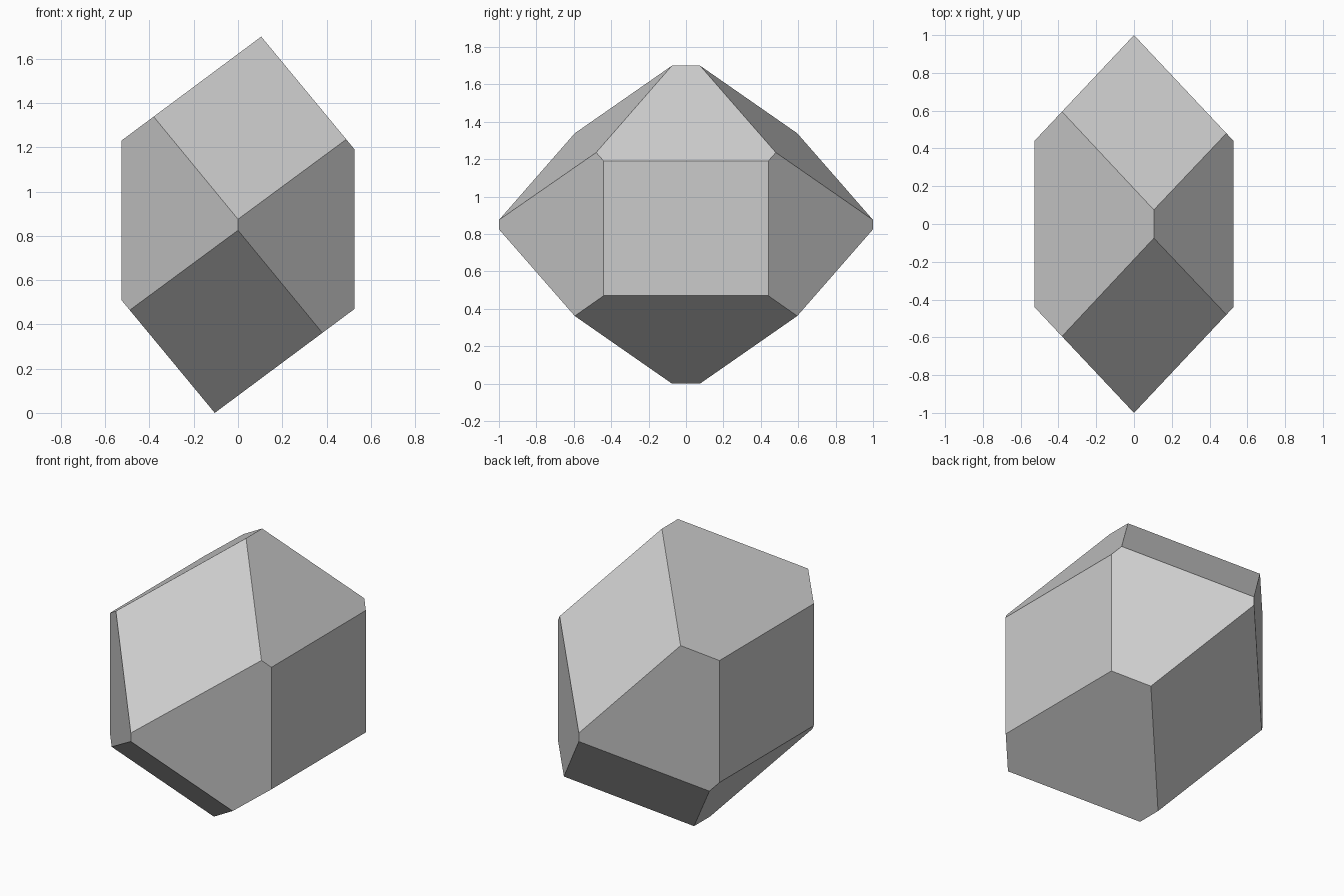
import bpy, bmesh
from mathutils import Vector

if "Cube" in bpy.data.objects:
    bpy.data.objects.remove(bpy.data.objects["Cube"], do_unlink=True)

# Stone colour
stone = bpy.data.materials.new("light grey stone")
stone.use_nodes = True
grey = (0.6, 0.6, 0.6, 1)
stone.diffuse_color = grey
stone.node_tree.nodes["Principled BSDF"].inputs["Base Color"].default_value = grey

# Crystal facets as outward normal and offset; each also has an opposite twin
facets = [
    ((1, 0, 0), 0.527),            # side ends
    ((1.0626, 1, 0), 1.0),         # upright prism sides
    ((1.0626, -1, 0), 1.0),
    ((-0.7437, 0, 1), 0.772),      # broad sloping roof
    ((1.2085, 0, 1), 0.977),       # steep sloping roof
    ((0.239, 0.919, 1), 0.944),    # front and back roof
    ((0.239, -0.919, 1), 0.944),
]


def cleave(bm, normal, offset):
    """Slice off everything beyond one facet plane and cap the cut."""
    n = Vector(normal)
    bmesh.ops.bisect_plane(
        bm, geom=bm.verts[:] + bm.edges[:] + bm.faces[:], dist=1e-6,
        plane_co=n * (offset / n.length_squared), plane_no=n, clear_outer=True)
    rim = [e for e in bm.edges if e.is_boundary]
    if rim:
        bmesh.ops.contextual_create(bm, geom=rim)


# Cleave a solid block into the crystal
bm = bmesh.new()
bmesh.ops.create_cube(bm, size=4)
for normal, offset in facets:
    for sign in (1, -1):
        cleave(bm, Vector(normal) * sign, offset)
bmesh.ops.recalc_face_normals(bm, faces=bm.faces)

# Rest the crystal on the ground
lowest = min(v.co.z for v in bm.verts)
bmesh.ops.translate(bm, verts=bm.verts, vec=(0, 0, -lowest))

mesh = bpy.data.meshes.new("crystal")
bm.to_mesh(mesh)
bm.free()
mesh.materials.append(stone)
crystal = bpy.data.objects.new("crystal", mesh)
bpy.context.collection.objects.link(crystal)
